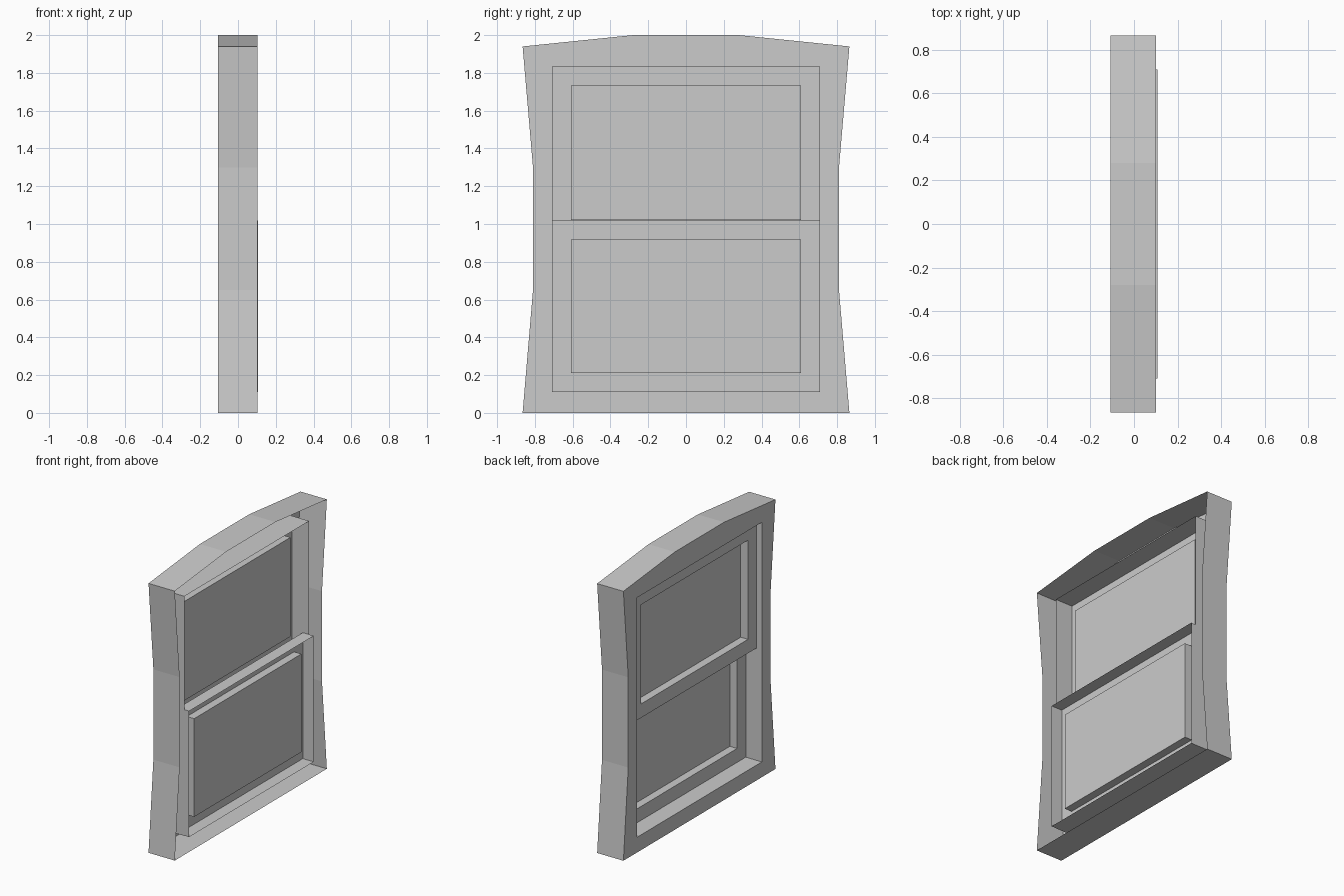
import bpy, bmesh

if "Cube" in bpy.data.objects:
    bpy.data.objects.remove(bpy.data.objects["Cube"])


def mirrored(half):
    """Close a +y half profile (bottom to top) into a symmetric loop."""
    return half + [(-y, z) for y, z in reversed(half)]


def rect(half_width, bottom, top):
    return mirrored([(half_width, bottom), (half_width, top)])


def make_sheet(name, loops, cap=False):
    """Skin a chain of (x, profile) loops; every wall is a single sheet."""
    bm = bmesh.new()
    rings = [[bm.verts.new((x, y, z)) for y, z in pts] for x, pts in loops]
    for a, b in zip(rings, rings[1:]):
        n = len(a)
        if n == len(b):
            for i in range(n):
                j = (i + 1) % n
                bm.faces.new((a[i], a[j], b[j], b[i]))
        else:
            # Flat face with a hole, between unequal loops
            edges = []
            for r in (a, b):
                for i in range(len(r)):
                    v, w = r[i], r[(i + 1) % len(r)]
                    edges.append(bm.edges.get((v, w)) or bm.edges.new((v, w)))
            bmesh.ops.triangle_fill(bm, edges=edges, use_beauty=True)
    if cap:
        bm.faces.new(rings[-1])
    bmesh.ops.recalc_face_normals(bm, faces=bm.faces[:])
    # The flat window faces look towards -x
    if sum(f.normal.x * f.calc_area() for f in bm.faces) > 0:
        bmesh.ops.reverse_faces(bm, faces=bm.faces[:])
    mesh = bpy.data.meshes.new(name)
    bm.to_mesh(mesh)
    bm.free()
    obj = bpy.data.objects.new(name, mesh)
    bpy.context.collection.objects.link(obj)
    return obj


# Outer frame: waisted sides, arched top, open at the back, with inner jamb
outline = mirrored([(0.865, 0), (0.81, 0.65), (0.81, 1.3),
                    (0.865, 1.94), (0.28, 2.0)])
opening = rect(0.71, 0.11, 1.835)
make_sheet("window_frame", [(0.102, outline), (-0.107, outline),
                            (-0.107, opening), (0.07, opening)])

# Two sliding sashes with recessed panes
RAIL, DEPTH, RECESS = 0.1, 0.087, 0.058
for label, x, bottom, top in (("upper", -0.067, 0.92, 1.834),
                              ("lower", 0.02, 0.111, 1.018)):
    outer = rect(0.709, bottom, top)
    inner = rect(0.61, bottom + RAIL, top - RAIL)
    make_sheet(label + "_sash", [(x + DEPTH, outer), (x, outer),
                                 (x, inner), (x + RECESS, inner)])
    make_sheet(label + "_glass", [(x + RECESS, inner)], cap=True)
